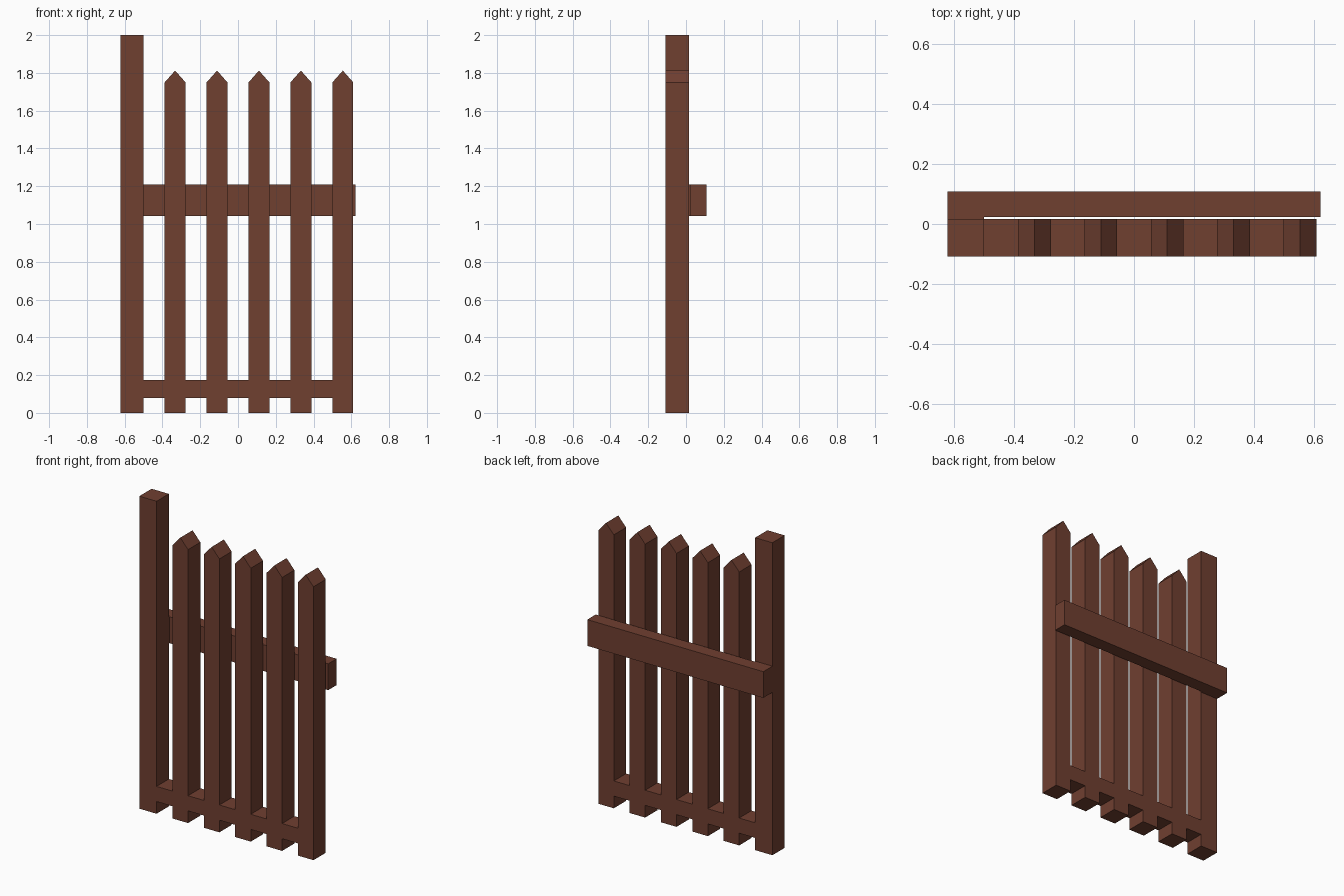
import bpy
import bmesh

if "Cube" in bpy.data.objects:
    bpy.data.objects.remove(bpy.data.objects["Cube"])

wood = bpy.data.materials.new("brown_wood")
wood.diffuse_color = (0.16, 0.05, 0.03, 1)
wood.use_nodes = True
wood.node_tree.nodes["Principled BSDF"].inputs["Base Color"].default_value = wood.diffuse_color

FRONT, BACK = -0.108, 0.016


def board(name, profile, y0, y1):
    """Extrude an x-z outline from y0 to y1."""
    bm = bmesh.new()
    face = bm.faces.new([bm.verts.new((x, y0, z)) for x, z in profile])
    new = bmesh.ops.extrude_face_region(bm, geom=[face])["geom"]
    verts = [v for v in new if isinstance(v, bmesh.types.BMVert)]
    bmesh.ops.translate(bm, verts=verts, vec=(0, y1 - y0, 0))
    bmesh.ops.recalc_face_normals(bm, faces=bm.faces)
    mesh = bpy.data.meshes.new(name)
    bm.to_mesh(mesh)
    bm.free()
    mesh.materials.append(wood)
    obj = bpy.data.objects.new(name, mesh)
    bpy.context.collection.objects.link(obj)
    return obj


def rect(x0, x1, z0, z1):
    return [(x0, z0), (x1, z0), (x1, z1), (x0, z1)]


# tall end post
board("end_post", rect(-0.623, -0.501, 0, 2), FRONT, BACK)

# pointed pickets, each with the bottom rail piece filling the gap to its left
left = -0.501
for i in range(5):
    c = -0.333 + i * 0.222
    x0, x1 = c - 0.055, c + 0.055
    board(f"picket_{i + 1}", [(x0, 0), (x1, 0), (x1, 1.75), (c, 1.812), (x0, 1.75)], FRONT, BACK)
    board(f"bottom_rail_{i + 1}", rect(left, x0, 0.078, 0.175), FRONT, BACK)
    left = x1

# back rail and the thin spacer joining it to the post
board("back_rail", rect(-0.623, 0.623, 1.042, 1.21), 0.023, 0.108)
board("rail_spacer", rect(-0.623, -0.501, 1.042, 1.21), BACK, 0.023)
